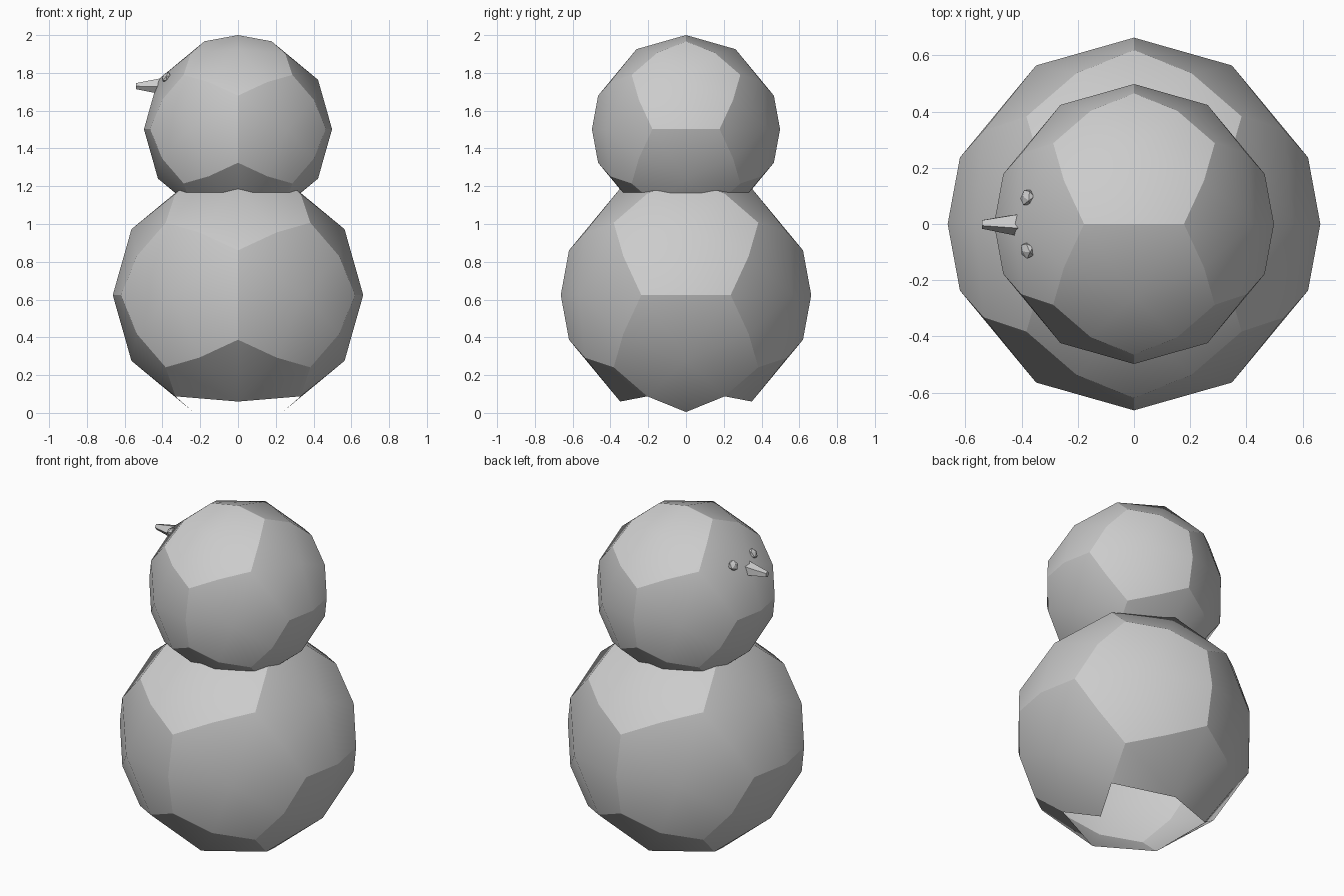
import bpy, bmesh, math
from mathutils import Vector, Matrix

if "Cube" in bpy.data.objects:
    bpy.data.objects.remove(bpy.data.objects["Cube"])

PHI = (1 + 5 ** 0.5) / 2


def cyclic(a, b):
    """Twelve directions: (a, b, 0) with all signs, cycled through the axes."""
    out = []
    for s in (1, -1):
        for t in (1, -1):
            x, y = a * s, b * t
            out += [Vector((x, y, 0)), Vector((0, x, y)), Vector((y, 0, x))]
    return [v.normalized() for v in out]


def finish(bm, name):
    mesh = bpy.data.meshes.new(name)
    bm.to_mesh(mesh)
    bm.free()
    ob = bpy.data.objects.new(name, mesh)
    bpy.context.collection.objects.link(ob)
    return ob


def snowball(name, radius, z):
    """Dodecahedron subdivided once onto a sphere, open at the very bottom."""
    corners = cyclic(PHI, 1 / PHI)
    corners += [Vector((x, y, w)).normalized()
                for x in (1, -1) for y in (1, -1) for w in (1, -1)]
    centres = cyclic(1, PHI)
    bm = bmesh.new()
    hubs = []
    for c in centres:
        ring = sorted(corners, key=lambda v: -v.dot(c))[:5]
        u = (ring[0] - c * ring[0].dot(c)).normalized()
        w = c.cross(u)
        ring.sort(key=lambda v: math.atan2(v.dot(w), v.dot(u)))
        mids = [(ring[i] + ring[(i + 1) % 5]).normalized() for i in range(5)]
        hub = bm.verts.new(c)
        hubs.append(hub)
        for i in range(5):
            pts = [bm.verts.new(p) for p in (mids[i - 1], ring[i], mids[i])]
            bm.faces.new([hub] + pts).smooth = True
    bmesh.ops.remove_doubles(bm, verts=[v for v in bm.verts if v not in hubs], dist=1e-4)
    hubs = set(v for v in bm.verts if any((v.co - c).length < 1e-3 for c in centres))
    bmesh.ops.remove_doubles(bm, verts=bm.verts[:], dist=1e-4)
    # pentagon outlines stay crisp, spokes inside each pentagon are smooth
    for e in bm.edges:
        e.smooth = any(v in hubs for v in e.verts)
    # open underside
    low = min(bm.verts, key=lambda v: v.co.z)
    bmesh.ops.delete(bm, geom=[low], context='VERTS')
    bmesh.ops.transform(bm, verts=bm.verts[:],
                        matrix=Matrix.Translation((0, 0, z)) @ Matrix.Scale(radius, 4))
    return finish(bm, name)


# Body and head
snowball("body", 0.663, 0.624)
HEAD = Vector((0, 0, 1.502))
snowball("head", 0.498, HEAD.z)

# Nose: tapered five-sided peg pointing to -x
bm = bmesh.new()
rings = []
for x, r in ((-0.36, 0.054), (-0.54, 0.017)):
    ring = []
    for i in range(5):
        a = math.radians(-20 + 72 * i)
        ring.append(bm.verts.new((x, r * math.sin(a), 1.73 + r * math.cos(a))))
    rings.append(ring)
for i in range(5):
    j = (i + 1) % 5
    bm.faces.new((rings[0][i], rings[0][j], rings[1][j], rings[1][i]))
for ring in rings:
    bm.faces.new(ring)
bmesh.ops.recalc_face_normals(bm, faces=bm.faces[:])
finish(bm, "nose")

# Eyes: small flattened gems lying on the head surface
for side, label in ((1, "left"), (-1, "right")):
    pos = Vector((-0.38, 0.094 * side, 1.777))
    turn = (pos - HEAD).to_track_quat('Z', 'Y').to_matrix().to_4x4()
    bm = bmesh.new()
    bmesh.ops.create_icosphere(bm, subdivisions=1, radius=1)
    bmesh.ops.transform(bm, verts=bm.verts[:], matrix=Matrix.Translation(pos) @ turn
                        @ Matrix.Diagonal((0.032, 0.032, 0.02, 1)))
    finish(bm, "eye_" + label)
